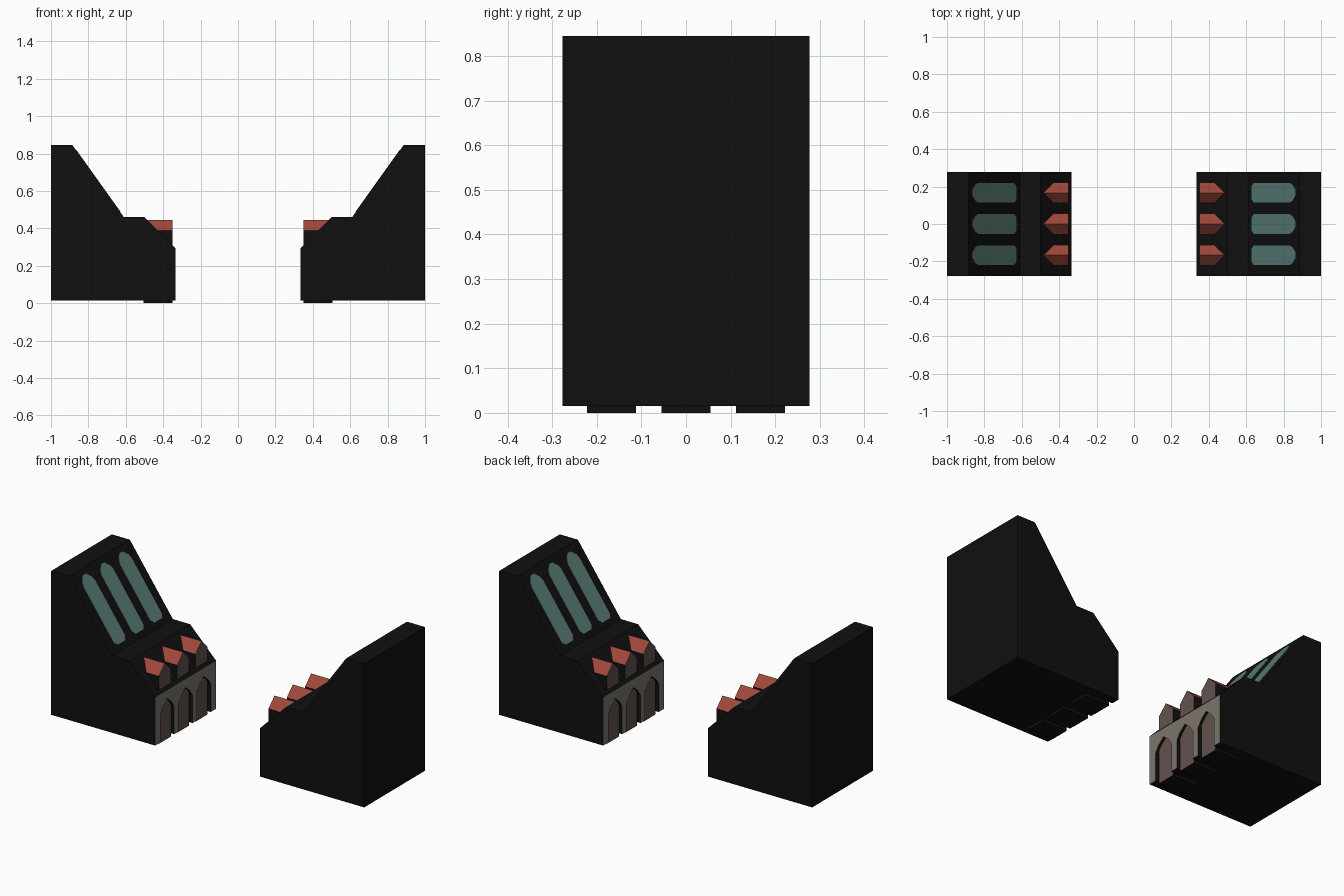
import bpy, bmesh
from mathutils import Vector

if "Cube" in bpy.data.objects:
    bpy.data.objects.remove(bpy.data.objects["Cube"])

def material(name, rgb):
    m = bpy.data.materials.new(name)
    m.diffuse_color = (*rgb, 1)
    m.use_nodes = True
    m.node_tree.nodes["Principled BSDF"].inputs["Base Color"].default_value = m.diffuse_color
    return m

BLACK = material("black", (0.005, 0.005, 0.005))
STONE = material("warm grey", (0.20, 0.18, 0.145))
BROWN = material("dull brown", (0.125, 0.085, 0.075))
RED = material("brick red", (0.35, 0.065, 0.042))
TEAL = material("grey teal", (0.105, 0.215, 0.19))
CENTRES = (-0.167, 0.0, 0.167)

def prism(name, points, offset, mats, rule=None, mirror=True):
    """Extrude a flat outline; rule(normal, centre) picks each face's material."""
    bm = bmesh.new()
    offset = Vector(offset)
    a = [bm.verts.new(p) for p in points]
    b = [bm.verts.new(Vector(p) + offset) for p in points]
    bm.faces.new(a)
    bm.faces.new(b[::-1])
    for i in range(len(a)):
        j = (i + 1) % len(a)
        bm.faces.new((a[j], a[i], b[i], b[j]))
    bmesh.ops.recalc_face_normals(bm, faces=bm.faces)
    if rule:
        for f in bm.faces:
            f.material_index = rule(f.normal, f.calc_center_median())
    me = bpy.data.meshes.new(name)
    bm.to_mesh(me)
    bm.free()
    for m in mats:
        me.materials.append(m)
    ob = bpy.data.objects.new(name, me)
    bpy.context.collection.objects.link(ob)
    if mirror:
        ob.modifiers.new("other_side", 'MIRROR').use_mirror_merge = False
    return ob

# Main block: stepped side profile, stone coloured inner wall
profile = [(1, .015), (1, .845), (.885, .845), (.61, .46), (.5, .46), (.335, .295), (.335, .015)]
body = prism("body", [(x, -.277, z) for x, z in profile], (0, .554, 0), [BLACK, STONE],
             lambda n, c: 1 if n.x < -.99 else 0, mirror=False)

# Pointed door openings cut into the inner wall
for i, y in enumerate(CENTRES):
    arch = [(-.063, -.05), (.063, -.05), (.063, .175), (.04, .21), (0, .245), (-.04, .21), (-.063, .175)]
    cutter = prism(f"door_cutter_{i}", [(.30, y + dy, z) for dy, z in arch], (.065, 0, 0),
                   [BLACK], mirror=False)
    cutter.hide_render = True
    cutter.hide_viewport = True
    cut = body.modifiers.new("door_opening", 'BOOLEAN')
    cut.operation = 'DIFFERENCE'
    cut.solver = 'EXACT'
    cut.object = cutter
body.modifiers.new("other_side", 'MIRROR').use_mirror_merge = False

# Gabled dormers: brown front, dark sides, red roof; base pokes out below as feet
def dormer_rule(n, c):
    if n.x < -.9:
        return 1
    return 2 if n.z > .3 else 0

for i, y in enumerate(CENTRES):
    gable = [(-.055, 0), (.055, 0), (.055, .39), (0, .445), (-.055, .39)]
    prism(f"dormer_{i}", [(.35, y + dy, z) for dy, z in gable], (.155, 0, 0),
          [BLACK, BROWN, RED], dormer_rule)

# Long teal window plates on the big slope, with chamfered ends
low, high = Vector((.61, 0, .46)), Vector((.885, 0, .845))
normal = Vector((-.385, 0, .275)).normalized()
for i, y in enumerate(CENTRES):
    outline = [(.63, -.035), (.63, .035), (.642, .053), (.835, .053), (.85, .043), (.866, .015),
               (.866, -.015), (.85, -.043), (.835, -.053), (.642, -.053)]
    pts = [low.lerp(high, (x - .61) / .275) + Vector((0, y + dy, 0)) - normal * .003 for x, dy in outline]
    prism(f"window_{i}", pts, normal * .005, [TEAL])
